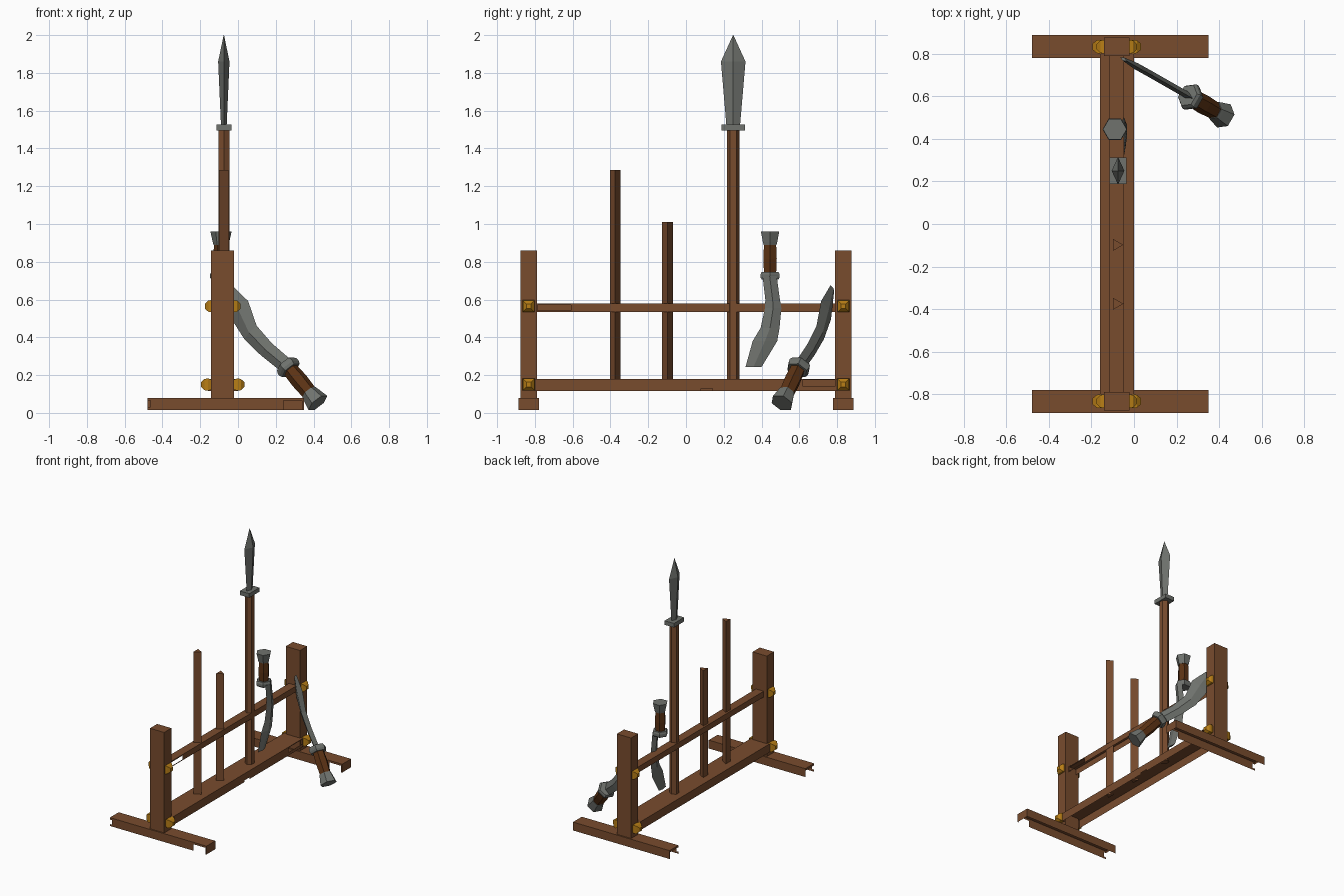
import bpy, bmesh, math
from mathutils import Vector, Matrix

if "Cube" in bpy.data.objects:
    bpy.data.objects.remove(bpy.data.objects["Cube"])


def mat(name, c):
    m = bpy.data.materials.new(name)
    m.diffuse_color = (*c, 1)
    m.use_nodes = True
    m.node_tree.nodes["Principled BSDF"].inputs["Base Color"].default_value = m.diffuse_color
    return m


WOOD = mat("brown wood", (0.19, 0.072, 0.027))
GRIP = mat("dark leather", (0.105, 0.032, 0.007))
STEEL = mat("grey steel", (0.16, 0.17, 0.155))
GOLD = mat("brass", (0.48, 0.21, 0.008))


def finish(name, bm, material, matrix=None, fix=True):
    if fix:
        bmesh.ops.recalc_face_normals(bm, faces=bm.faces[:])
    if matrix:
        bm.transform(matrix)
    me = bpy.data.meshes.new(name)
    bm.to_mesh(me)
    bm.free()
    me.materials.append(material)
    ob = bpy.data.objects.new(name, me)
    bpy.context.collection.objects.link(ob)
    return ob


def box_bm(lo, hi):
    bm = bmesh.new()
    lo, hi = Vector(lo), Vector(hi)
    bmesh.ops.create_cube(bm, size=1)
    for v in bm.verts:
        v.co = Vector([(lo[i] + hi[i]) / 2 + v.co[i] * (hi[i] - lo[i]) for i in range(3)])
    return bm


def box(name, lo, hi, material):
    return finish(name, box_bm(lo, hi), material)


def channel(name, lo, hi, chips):
    """Open-bottomed beam; chips are boxes in which the skin is broken away."""
    bm = box_bm(lo, hi)
    for a, b in chips:
        for p in (a, b):
            for i in range(3):
                n = Vector((0, 0, 0))
                n[i] = 1
                bmesh.ops.bisect_plane(bm, geom=bm.verts[:] + bm.edges[:] + bm.faces[:],
                                       plane_co=p, plane_no=n)
    bm.normal_update()
    dead = [f for f in bm.faces if f.normal.z < -0.9 or any(
        all(a[i] < f.calc_center_median()[i] < b[i] for i in range(3)) for a, b in chips)]
    bmesh.ops.delete(bm, geom=dead, context='FACES')
    return finish(name, bm, WOOD, fix=False)


def loft(name, rings, material, matrix=None):
    """Skin equal-length rings of points and cap both ends."""
    bm = bmesh.new()
    vs = [[bm.verts.new(p) for p in r] for r in rings]
    n = len(vs[0])
    for a, b in zip(vs, vs[1:]):
        for i in range(n):
            bm.faces.new((a[i], a[(i + 1) % n], b[(i + 1) % n], b[i]))
    bm.faces.new(vs[0])
    bm.faces.new(vs[-1])
    return finish(name, bm, material, matrix)


def lathe(name, prof, sides, material, matrix, start=0.0):
    rings = [[(r * math.cos(start + 2 * math.pi * i / sides),
               r * math.sin(start + 2 * math.pi * i / sides), t) for i in range(sides)]
             for t, r in prof]
    return loft(name, rings, material, matrix)


# rack ends: feet, posts and brass bolts
for s, side in ((-1, "near"), (1, "far")):
    y = 0.833 * s
    channel(side + "_foot", (-0.48, y - 0.054, 0.015), (0.35, y + 0.054, 0.08),
            [((0.24, y - 0.06, 0.01), (0.34, y - 0.05, 0.065)),
             ((-0.49, y - 0.05, 0.01), (-0.475, y + 0.05, 0.065)),
             ((-0.49, y - 0.06, 0.03), (-0.462, y - 0.05, 0.065))])
    box(side + "_post", (-0.142, y - 0.044, 0.075), (-0.02, y + 0.044, 0.86), WOOD)
    for z, x0, x1, lab in ((0.565, -0.142, -0.02, "upper"), (0.15, -0.162, 0.0, "lower")):
        for x, d in ((x0, -1), (x1, 1)):
            m = Matrix.Translation((x, y, z)) @ Matrix.Rotation(d * math.pi / 2, 4, 'Y')
            lathe(f"{side}_{lab}_bolt", [(-0.02, 0.038), (-0.003, 0.046), (0.015, 0.042), (0.034, 0.018)],
                  4, GOLD, m, math.pi / 4)

# rails
channel("lower_rail", (-0.16, -0.8, 0.115), (0.0, 0.8, 0.18),
        [((-0.01, 0.62, 0.14), (0.01, 0.79, 0.175)), ((-0.01, 0.08, 0.11), (0.01, 0.14, 0.128))])
channel("upper_rail", (-0.115, -0.795, 0.535), (-0.048, 0.795, 0.58),
        [((-0.055, -0.785, 0.542), (-0.04, -0.61, 0.572))])

# poles
for i, (y, top) in enumerate(((-0.375, 1.285), (-0.098, 1.01))):
    lathe(f"pole_{i + 1}", [(0.17, 0.033), (top, 0.033)], 3, WOOD, Matrix.Translation((-0.083, y, 0)))
lathe("spear_shaft", [(0.17, 0.034), (1.5, 0.034)], 6, WOOD,
      Matrix.Translation((-0.075, 0.25, 0)), math.pi / 2)

# spear collar and diamond-section head
box("spear_collar", (-0.115, 0.188, 1.495), (-0.035, 0.312, 1.527), STEEL)
loft("spear_head", [[(-0.075 + a, 0.25, z), (-0.075, 0.25 + b, z), (-0.075 - a, 0.25, z), (-0.075, 0.25 - b, z)]
                    for z, a, b in ((1.52, 0.015, 0.036), (1.86, 0.03, 0.065), (2.0, 0.001, 0.001))], STEEL)


def machete(name, base, d, w, scale, sections, offset):
    """d points to the blade tip, w to the side the tip bends towards."""
    d = Vector(d).normalized()
    w = Vector(w)
    w = (w - d * w.dot(d)).normalized()
    m = Matrix((w, d.cross(w), d)).transposed().to_4x4()
    m.translation = base
    ms = m @ Matrix.Scale(scale, 4)
    q = math.pi / 2
    lathe(name + "_guard", [(-0.022, 0.052), (-0.008, 0.058), (0.008, 0.058), (0.02, 0.05)], 6, STEEL, ms, q)
    lathe(name + "_grip", [(-0.17, 0.037), (-0.09, 0.041), (-0.01, 0.037)], 6, GRIP, ms, q)
    lathe(name + "_pommel", [(-0.165, 0.04), (-0.18, 0.044), (-0.235, 0.056)], 6, STEEL, ms, q)
    rings = []
    for t, e, b in sections:
        c = e * 0.5 + b * 0.5
        h = 0.016 if t < 0.45 else 0.008
        rings.append([(e, offset, t), (c, offset + h, t), (b, offset, t), (c, offset - h, t)])
    loft(name + "_blade", rings, STEEL, m)


# machete standing in the rack, and one leaning on the far post
machete("racked_machete", (-0.09, 0.445, 0.725), (0, 0, -1), (0, -1, 0), 1.0,
        [(0.0, 0.04, -0.035), (0.125, 0.025, -0.052), (0.17, 0.027, -0.06), (0.275, 0.05, -0.05),
         (0.345, 0.092, -0.038), (0.482, 0.13, 0.045)], -0.042)
machete("leaning_machete", (0.265, 0.597, 0.243), (-0.6, 0.34, 0.725), (0.67, -0.4, 0.63), 1.12,
        [(0.0, 0.042, -0.045), (0.16, 0.015, -0.078), (0.29, 0.012, -0.092), (0.42, 0.065, -0.075),
         (0.55, 0.05, 0.0)], 0.0)
